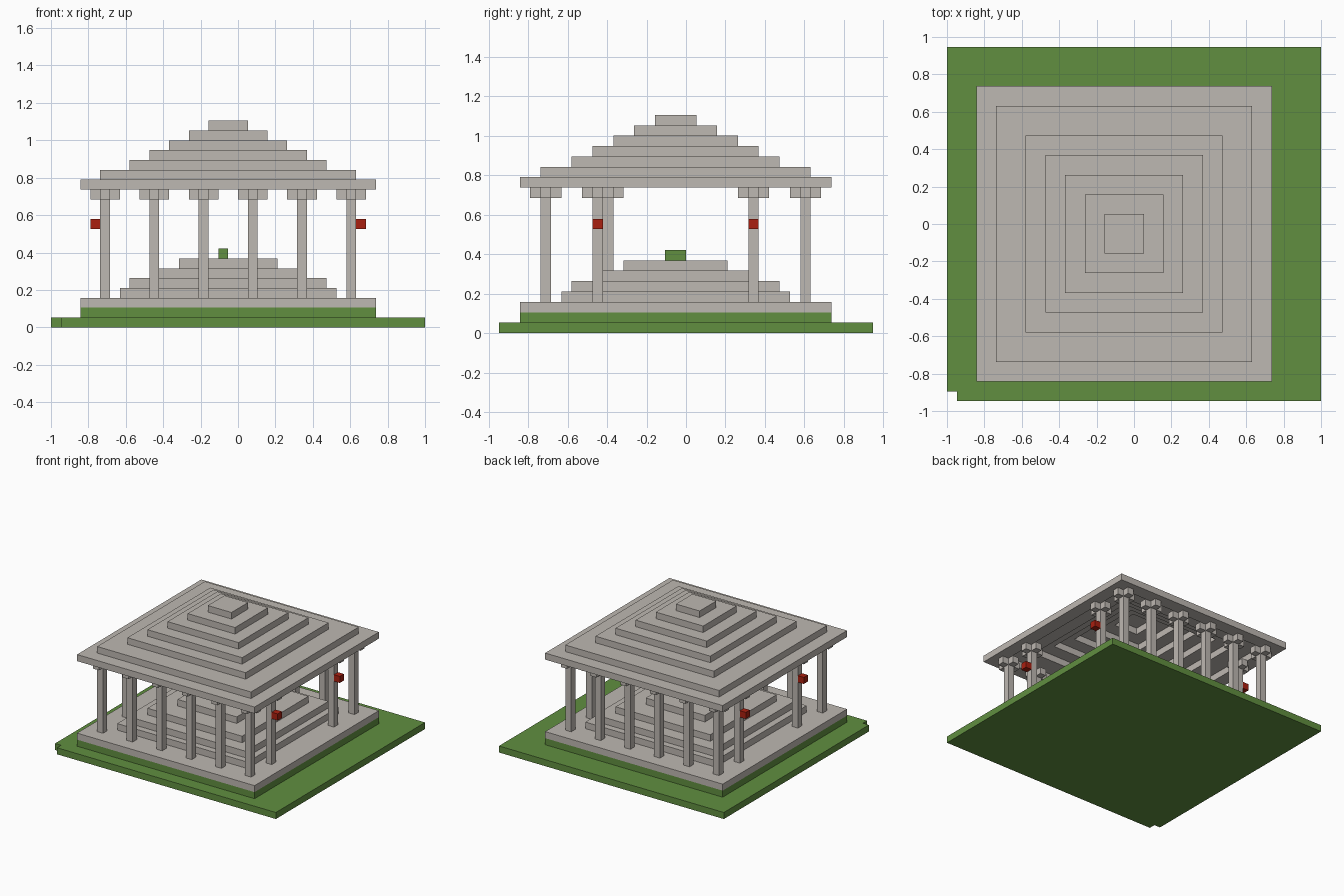
import bpy
import bmesh

if "Cube" in bpy.data.objects:
    bpy.data.objects.remove(bpy.data.objects["Cube"], do_unlink=True)

# Everything sits on a grid of small blocks, 38 wide and 36 deep
U = 2 / 38
CX, CY = 17, -18 + 17 + 18  # roof and base centre, in blocks


def material(name, colour):
    mat = bpy.data.materials.new(name)
    mat.use_nodes = True
    mat.diffuse_color = (*colour, 1)
    mat.node_tree.nodes["Principled BSDF"].inputs["Base Color"].default_value = (*colour, 1)
    return mat


STONE = material("pale_stone", (0.515, 0.48, 0.445))
GRASS = material("grass_green", (0.119, 0.275, 0.051))
RED = material("lantern_red", (0.40, 0.014, 0.005))


def to_world(x, y, z):
    return ((x - 19) * U, (y - 18) * U, z * U)


def finish(name, bm, mat):
    bmesh.ops.recalc_face_normals(bm, faces=bm.faces)
    mesh = bpy.data.meshes.new(name)
    bm.to_mesh(mesh)
    bm.free()
    mesh.materials.append(mat)
    obj = bpy.data.objects.new(name, mesh)
    bpy.context.collection.objects.link(obj)
    return obj


def prism(name, outline, z0, z1, mat):
    """Upright prism over an outline given in blocks."""
    bm = bmesh.new()
    low = [bm.verts.new(to_world(x, y, z0)) for x, y in outline]
    high = [bm.verts.new(to_world(x, y, z1)) for x, y in outline]
    bm.faces.new(low)
    bm.faces.new(high)
    for k in range(len(outline)):
        n = (k + 1) % len(outline)
        bm.faces.new((low[k], low[n], high[n], high[k]))
    return finish(name, bm, mat)


def rect(x0, y0, x1, y1):
    return [(x0, y0), (x1, y0), (x1, y1), (x0, y1)]


def centred(half):
    """Square around the building's axis."""
    return rect(18 - half, CY - half, 18 + half, CY + half)


def frame(name, outer, inner, z0, z1, mat):
    """Square ring, open in the middle."""
    bm = bmesh.new()
    loops = [[bm.verts.new(to_world(x, y, z)) for x, y in centred(half)]
             for half, z in ((outer, z0), (outer, z1), (inner, z1), (inner, z0))]
    for a in range(4):
        for k in range(4):
            p, q, n = loops[a], loops[(a + 1) % 4], (k + 1) % 4
            bm.faces.new((p[k], p[n], q[n], q[k]))
    return finish(name, bm, mat)


# Lawn with one missing corner block, turf step and stone floor
prism("lawn", [(1, 0), (38, 0), (38, 36), (0, 36), (0, 1), (1, 1)], 0, 1, GRASS)
prism("turf_step", centred(15), 1, 2, GRASS)
prism("stone_floor", centred(15), 2, 3, STONE)

# Stepped dais inside, with a small green block on top
for k, half in enumerate((11, 10, 8, 5)):
    prism(f"dais_step_{k + 1}", centred(half), 3 + k, 4 + k, STONE)
prism("dais_top_block", rect(17, 16, 18, 18), 7, 8, GRASS)

# Hollow stepped roof with a solid cap
tiers = (15, 13, 10, 8, 6, 4, 2)
for k, half in enumerate(tiers[:-1]):
    frame(f"roof_tier_{k + 1}", half, tiers[k + 1], 14 + k, 15 + k, STONE)
prism("roof_cap", centred(tiers[-1]), 20, 21, STONE)


def pillar(name, x, y):
    """Square shaft under a cross-shaped capital."""
    prism(name + "_shaft", rect(x, y, x + 1, y + 1), 3, 13, STONE)
    cross, (a, b, c) = [], ((0.5, 1.5), (-0.5, 1.5), (-0.5, 0.5))
    for _ in range(4):
        cross += [a, b, c]
        a, b, c = [(-v, u) for u, v in (a, b, c)]
    prism(name + "_capital", [(x + 0.5 + u, y + 0.5 + v) for u, v in cross], 13, 14, STONE)


# Rows of six along the front and back
for row, y in (("front", 4), ("back", 29)):
    for k in range(6):
        pillar(f"{row}_pillar_{k + 1}", 5 + 5 * k, y)

# Two pillars on each side, each with a lantern on its outer face
for side, x, out, ys in (("left", 30, 1, (9, 24)), ("right", 5, -1, (10, 24))):
    for k, y in enumerate(ys):
        pillar(f"{side}_pillar_{k + 1}", x, y)
        prism(f"{side}_lantern_{k + 1}", rect(x + out, y, x + out + 1, y + 1), 10, 11, RED)
